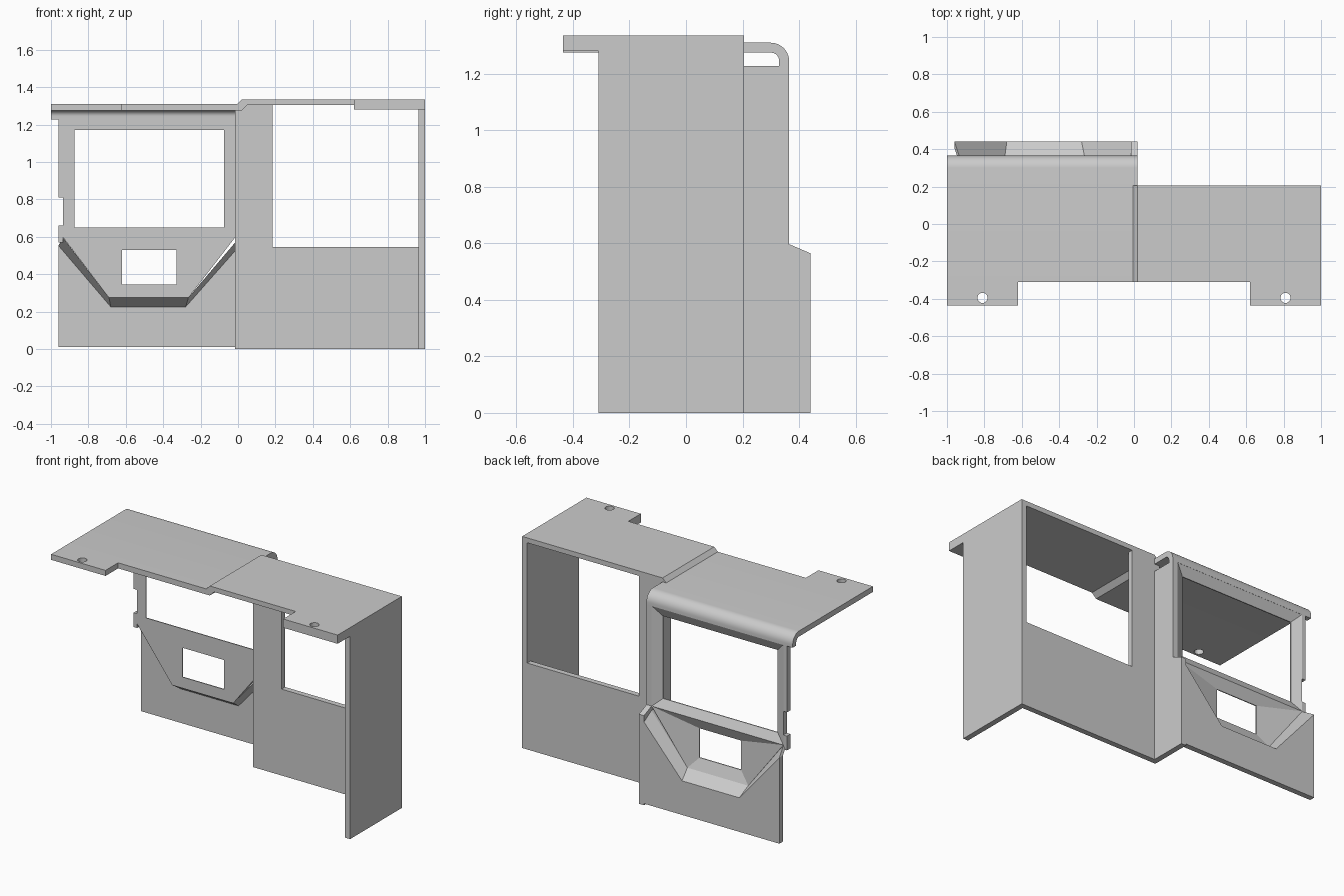
import bpy, bmesh, math
from mathutils import Matrix

cube = bpy.data.objects.get("Cube")
if cube:
    bpy.data.objects.remove(cube, do_unlink=True)

GREY = (0.6, 0.6, 0.6, 1)
mat = bpy.data.materials.new("light_grey")
mat.use_nodes = True
mat.diffuse_color = GREY
mat.node_tree.nodes["Principled BSDF"].inputs["Base Color"].default_value = GREY

T = 0.035          # sheet thickness
BACK = 0.44        # outer face of the lower rear panel
REC = 0.365        # outer face of the recessed window panel
WALL = 0.205       # outer face of the right-hand rear wall
FRONT = -0.31
TOP, STEP = 1.31, 1.335


def finish(name, bm):
    bmesh.ops.recalc_face_normals(bm, faces=bm.faces)
    me = bpy.data.meshes.new(name)
    bm.to_mesh(me)
    bm.free()
    me.materials.append(mat)
    ob = bpy.data.objects.new(name, me)
    bpy.context.collection.objects.link(ob)
    return ob


def prism(name, pts, axis, a, b):
    """Extrude a profile along x (profile y,z) or along y (profile x,z)."""
    put = (lambda p, t: (t, p[0], p[1])) if axis == "x" else (lambda p, t: (p[0], t, p[1]))
    bm = bmesh.new()
    lo = [bm.verts.new(put(p, a)) for p in pts]
    hi = [bm.verts.new(put(p, b)) for p in pts]
    bm.faces.new(lo)
    bm.faces.new(hi)
    for i in range(len(pts)):
        j = (i + 1) % len(pts)
        bm.faces.new((lo[i], lo[j], hi[j], hi[i]))
    return finish(name, bm)


def box(name, x0, x1, y0, y1, z0, z1):
    return prism(name, [(x0, z0), (x1, z0), (x1, z1), (x0, z1)], "y", y0, y1)


def rect(x0, x1, z0, z1):
    return [(x0, z1), (x0, z0), (x1, z0), (x1, z1)]


def frame(name, outer, inner, y_front, y_outer, y_inner):
    """Panel with an opening; its rear face slopes from the outline to the opening."""
    bm = bmesh.new()
    rings = [[bm.verts.new((x, y, z)) for x, z in pts] for pts, y in
             ((outer, y_front), (outer, y_outer), (inner, y_inner), (inner, y_front))]
    n = len(outer)
    for k in range(4):
        r, s = rings[k], rings[(k + 1) % 4]
        for i in range(n):
            j = (i + 1) % n
            bm.faces.new((r[i], r[j], s[j], s[i]))
    return finish(name, bm)


def drill(ob, x, y, z):
    """Cut a round screw hole through a tab."""
    bm = bmesh.new()
    bmesh.ops.create_cone(bm, cap_ends=True, segments=24, radius1=0.027, radius2=0.027,
                          depth=0.3, matrix=Matrix.Translation((x, y, z)))
    cutter = finish("hole_cutter", bm)
    cutter.hide_render = True
    mod = ob.modifiers.new("hole", "BOOLEAN")
    mod.operation, mod.object, mod.solver = "DIFFERENCE", cutter, "EXACT"
    bpy.context.view_layer.objects.active = ob
    bpy.ops.object.modifier_apply(modifier=mod.name)
    bpy.data.objects.remove(cutter, do_unlink=True)


# Right-hand section: side wall, rear wall with window, stepped roof
box("side_wall", 1 - T, 1, FRONT, WALL, 0, STEP)
frame("rear_wall", rect(-0.015, 1, 0, 1.305), rect(0.185, 1 - T, 0.545, 1.304),
      WALL - T, WALL, WALL)
prism("raised_roof", [(-0.005, TOP), (0.02, STEP), (1, STEP), (1, 1.305), (0.05, 1.305),
                      (0.02, TOP - T), (-0.005, TOP - T)], "y", FRONT, WALL)

# Left-hand roof with a rounded rear lip
arc = [(i * math.pi / 2) / 10 for i in range(11)]
cy, cz = 0.3, TOP - 0.065
profile = [(FRONT, TOP - T), (FRONT, TOP)]
profile += [(cy + 0.065 * math.sin(a), cz + 0.065 * math.cos(a)) for a in arc]
profile += [(REC, 1.228), (REC - T, 1.228)]
profile += [(cy + 0.03 * math.sin(a), cz + 0.03 * math.cos(a)) for a in reversed(arc)]
roof = prism("curved_roof", profile, "x", -1, 0.02)
# The front part of this roof stops where the step begins
for v in roof.data.vertices:
    if v.co.x > 0 and v.co.y < 0:
        v.co.x = 0.02
bpy.context.view_layer.objects.active = roof
roof.select_set(True)
bpy.ops.object.shade_smooth_by_angle(angle=math.radians(30))
roof.select_set(False)

# Front mounting tabs
for side, z0, z1 in ((-1, TOP - T, TOP), (1, 1.28, STEP)):
    x0, x1 = sorted((side * 0.62, side))
    tab = box("left_tab" if side > 0 else "right_tab", x0, x1, -0.435, FRONT, z0, z1)
    drill(tab, side * 0.81, -0.395, 1.3)

# Partition joining the two sections
prism("partition", [(WALL - T, 0), (BACK, 0), (BACK, 0.565), (REC, 0.597), (REC, 1.228),
                    (WALL, 1.228), (WALL, 1.3), (WALL - T, 1.3)], "x", -0.015, 0.02)

# Lower rear panel with a V-shaped cutout
v_low = [(-0.96, 0.553), (-0.68, 0.225), (-0.28, 0.225), (-0.015, 0.525)]
v_high = [(-0.935, 0.595), (-0.69, 0.275), (-0.265, 0.275), (-0.015, 0.57)]
prism("lower_panel", [(-0.96, 0.01)] + v_low + [(-0.015, 0.01)], "y", BACK - T, BACK)

# Sloped rim stepping in from the lower panel to the recess
bm = bmesh.new()
rows = [[bm.verts.new((x, y, z)) for x, z in pts] for pts, y in
        ((v_low, BACK), (v_high, REC), (v_high, REC - T), (v_low, BACK - T))]
for k in range(4):
    r, s = rows[k], rows[(k + 1) % 4]
    for i in range(3):
        bm.faces.new((r[i], r[i + 1], s[i + 1], s[i]))
for i in (0, 3):
    bm.faces.new([r[i] for r in rows])
finish("recess_rim", bm)

# Recessed panels tapering towards the small and large openings
recess = [(-0.935, 0.597)] + v_high[1:3] + [(-0.015, 0.597)]
frame("recess_panel", recess, rect(-0.62, -0.33, 0.345, 0.53), REC - T, REC, REC - T + 0.006)
frame("window_frame", rect(-0.935, -0.015, 0.597, 1.23), rect(-0.875, -0.075, 0.65, 1.17),
      REC - T, REC, REC - T + 0.006)

# Edge strips beside the window, leaving a notch between them
box("upper_edge_strip", -0.96, -0.935, REC - T, REC, 0.81, 1.23)
box("lower_edge_strip", -0.96, -0.935, REC - T, REC, 0.57, 0.66)
